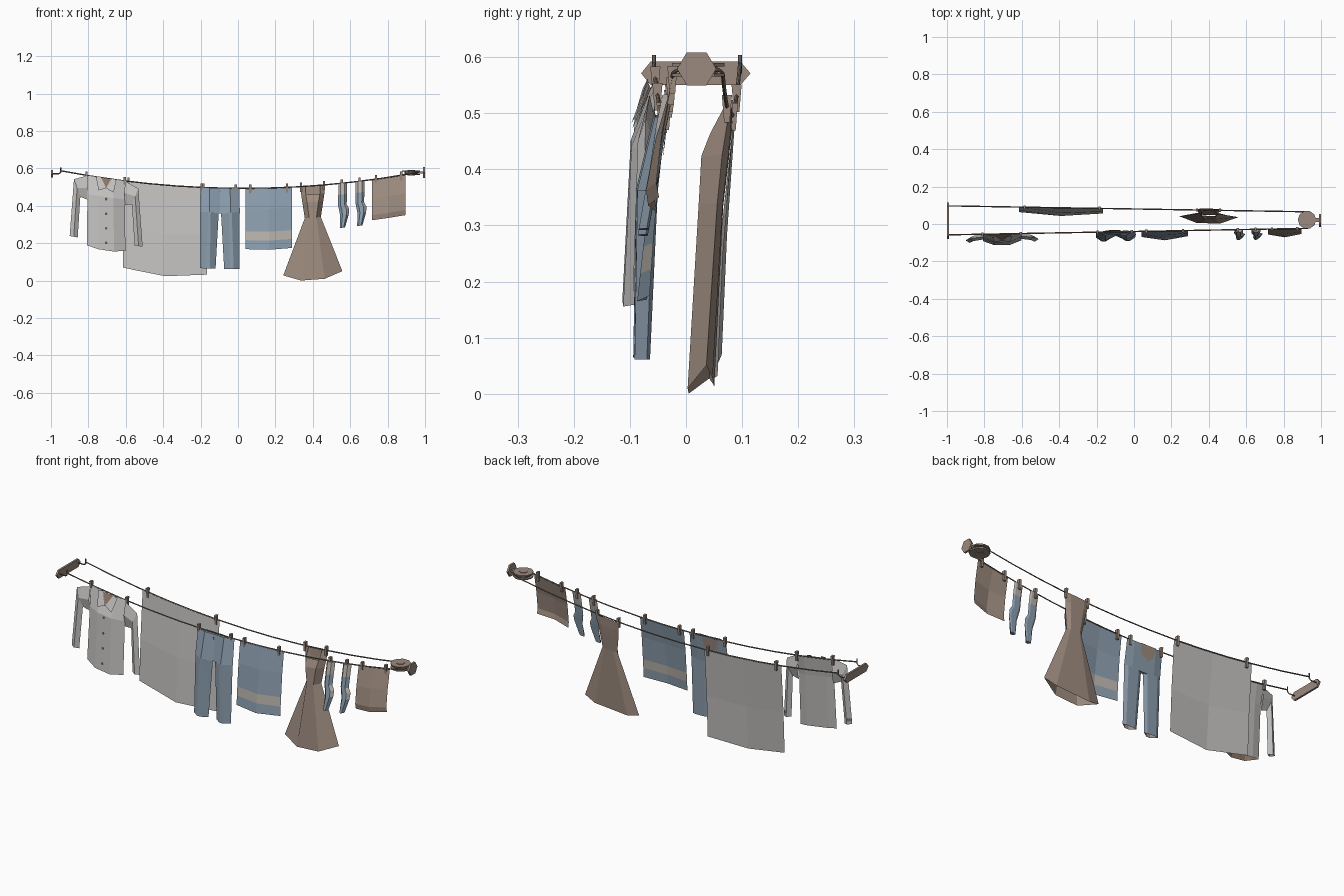
import bpy, bmesh, math
from mathutils import Vector

cube = bpy.data.objects.get("Cube")
if cube:
    bpy.data.objects.remove(cube, do_unlink=True)


def material(name, rgb):
    m = bpy.data.materials.new(name)
    m.use_nodes = True
    m.diffuse_color = (*rgb, 1)
    m.node_tree.nodes["Principled BSDF"].inputs["Base Color"].default_value = (*rgb, 1)
    return m


WHITE = material("white cloth", (0.55, 0.54, 0.53))
BLUE = material("blue cloth", (0.265, 0.345, 0.425))
TAN = material("tan cloth", (0.345, 0.265, 0.216))
CREAM = material("cream cloth", (0.49, 0.45, 0.415))
BROWN = material("brown lining", (0.27, 0.185, 0.14))
WOOD = material("wood", (0.33, 0.255, 0.21))
ROPE = material("dark rope", (0.17, 0.14, 0.12))
BUTTON = material("dark button", (0.11, 0.1, 0.095))


# Line shape: every garment is placed by x, drop below the line, offset forward
def line_z(x):
    return 0.493 + 0.089 * ((x - 0.03) / 0.95) ** 2


def line_y(x, back):
    return 0.097 - 0.0165 * (x + 1) if back else -0.058 + 0.018 * (x + 1)


def hang(x, drop, out, back=False):
    return Vector((x, line_y(x, back) - out, line_z(x) - drop))


def build(name, verts, faces, mats, slots=None, fix=True):
    me = bpy.data.meshes.new(name)
    me.from_pydata([tuple(v) for v in verts], [], faces)
    for m in mats:
        me.materials.append(m)
    for i, p in enumerate(me.polygons):
        p.material_index = slots[i] if slots else 0
    if fix:
        bm = bmesh.new()
        bm.from_mesh(me)
        bmesh.ops.recalc_face_normals(bm, faces=bm.faces)
        bm.to_mesh(me)
        bm.free()
    ob = bpy.data.objects.new(name, me)
    bpy.context.collection.objects.link(ob)


def loft(name, rings, mats, closed=(), slot=None, skip=()):
    """Skin a list of rings; closed holds the ends to cap, slot(i, k) picks a colour."""
    n = len(rings[0])
    verts = [v for r in rings for v in r]
    faces, slots = [], []
    for i in range(len(rings) - 1):
        for k in range(n):
            if (i, k) not in skip:
                j = (k + 1) % n
                faces.append((i * n + k, i * n + j, (i + 1) * n + j, (i + 1) * n + k))
                slots.append(slot(i, k) if slot else 0)
    ends = {"first": (0, 0), "last": (len(verts) - n, len(rings) - 2)}
    for end in closed:
        start, i = ends[end]
        faces.append(tuple(range(start, start + n)))
        slots.append(slot(i, 0) if slot else 0)
    build(name, verts, faces, mats, slots)


BOTH = ("first", "last")


def body_ring(cx, drop, w, front, rear, f=0.45, lift=0.0, back=False, rear_lift=None):
    """Six-sided cloth section: narrow front panel, nearly flat wide rear."""
    mid = rear + 0.22 * (front - rear)
    rl = lift if rear_lift is None else rear_lift
    pts = [(-w, mid, lift), (-f * w, front, 0), (f * w, front, 0),
           (w, mid, lift), (w * 0.6, rear, rl), (-w * 0.6, rear, rl)]
    return [hang(cx + x, drop - l, o, back) for x, o, l in pts]


def lining(name, ring, height, mat):
    """Inner cloth seen through an open hem."""
    c = sum(ring, Vector()) / len(ring)
    low = [c + (v - c) * 0.95 for v in ring]
    high = [c + (v - c) * 0.88 + Vector((0, 0.07 * height, height)) for v in ring]
    loft(name, [low, high], [mat], ("last",))


def drape(name, x0, x1, drops, mid_out, edge_out, mats, bands=None, sag=0.0, back=False, tuck=0.0):
    """Single cloth panel with a soft fold down its middle and an optional tucked hem."""
    verts, faces, slots = [], [], []
    for d in drops:
        t = d / drops[-1]
        bulge = t ** 0.7
        for u in (0, 0.5, 1):
            inner = u == 0.5
            out = (mid_out if inner else edge_out) * bulge - (tuck if t == 1 else 0)
            verts.append(hang(x0 + (x1 - x0) * u, d + (sag * t if inner else 0), out, back))
    for i in range(len(drops) - 1):
        for k in range(2):
            a = i * 3 + k
            faces.append((a, a + 3, a + 4, a + 1))
            slots.append(bands[i] if bands else 0)
    build(name, verts, faces, mats, slots, fix=False)


def prism_x(name, outline, x0, x1, mat):
    """Extrude a (y, z) outline along x."""
    loft(name, [[(x, y, z) for y, z in outline] for x in (x0, x1)], [mat], BOTH)


def wire(name, pts, radius, mat):
    cu = bpy.data.curves.new(name, "CURVE")
    cu.dimensions = "3D"
    cu.bevel_depth = radius
    cu.bevel_resolution = 0
    cu.use_fill_caps = True
    sp = cu.splines.new("POLY")
    sp.points.add(len(pts) - 1)
    for p, co in zip(sp.points, pts):
        p.co = (*co, 1)
    cu.materials.append(mat)
    bpy.context.collection.objects.link(bpy.data.objects.new(name, cu))


def disc(name, x, y, z, r, depth, mat, sides=10):
    ring = [(x + r * math.cos(2 * math.pi * k / sides), y + r * math.sin(2 * math.pi * k / sides))
            for k in range(sides)]
    loft(name, [[(a, b, z + s * depth / 2) for a, b in ring] for s in (-1, 1)], [mat], BOTH)


# Wall bracket with two hooks
prism_x("wall_bracket", [(-0.08, 0.571), (-0.063, 0.592), (0.097, 0.592),
                         (0.115, 0.571), (0.097, 0.55), (-0.063, 0.55)], -1, -0.99, WOOD)
for side, back in (("front", False), ("rear", True)):
    y = line_y(-0.95, back)
    wire(side + "_hook", [(-0.995, y, 0.572), (-0.958, y, 0.571), (-0.948, y, 0.579),
                          (-0.948, y, 0.604)], 0.0035, ROPE)

# Pulley and its mount
PX, PY, PZ = 0.925, 0.022, 0.577
for name, dz in (("lower_wheel", -0.009), ("upper_wheel", 0.009)):
    disc(name, PX, PY, PZ + dz, 0.049, 0.006, WOOD)
disc("wheel_groove", PX, PY, PZ, 0.036, 0.014, ROPE)
disc("wheel_hub", PX, PY, PZ, 0.02, 0.03, WOOD)
prism_x("pulley_arm", [(PY - 0.01, PZ - 0.005), (PY + 0.01, PZ - 0.005),
                       (PY + 0.01, PZ + 0.005), (PY - 0.01, PZ + 0.005)], 0.95, 0.992, WOOD)
prism_x("pulley_plate", [(0.019 + 0.035 * math.cos(k * math.pi / 3),
                          0.579 + 0.034 * math.sin(k * math.pi / 3)) for k in range(6)],
        0.99, 1, WOOD)

# Looped line
xs = [-0.948 + (PX + 0.948) * i / 12 for i in range(13)]
arc = [(PX + 0.043 * math.sin(a), PY - 0.043 * math.cos(a), PZ)
       for a in (math.pi * k / 6 for k in range(1, 6))]
wire("line", [hang(x, 0, 0) for x in xs] + arc + [hang(x, 0, 0, True) for x in reversed(xs)],
     0.0035, ROPE)

# Pegs
front_pegs = [-0.81, -0.605, -0.195, -0.012, 0.065, 0.262, 0.555, 0.65, 0.738, 0.873]
pegs = [(x, False) for x in front_pegs] + [(x, True) for x in (-0.585, -0.185, 0.337, 0.46)]
for x, back in pegs:
    rings = [[hang(x, d, 0, back) + Vector((a * 0.006, b * w, 0))
              for a, b in ((-1, -1), (1, -1), (1, 1), (-1, 1))]
             for d, w in ((-0.021, 0.009), (0.028, 0.005))]
    loft("peg", rings, [WOOD], BOTH)

# Shirt
SX = -0.705
hem = body_ring(SX, 0.385, 0.103, 0.06, 0.03, 0.4, 0.012)
loft("shirt_body", [body_ring(SX, 0, 0.105, 0.006, 0, 0.4),
                    body_ring(SX, 0.1, 0.1, 0.045, 0.012, 0.4), hem], [WHITE])
lining("shirt_lining", hem, 0.06, BROWN)
for side, s in (("right", -1), ("left", 1)):
    sleeve = [((0.1, 0), (0.098, 0.13), 0.028, 0.0),
              ((0.172, 0.032), (0.138, 0.12), 0.036, 0.008),
              ((0.195, 0.34), (0.152, 0.34), 0.045, 0.018)]
    rings = []
    for (xo, do), (xi, di), fo, ro in sleeve:
        mx, md, mo = (xo + xi) / 2, (do + di) / 2, (fo + ro) / 2
        rings.append([hang(SX + s * x, d, o) for x, d, o in
                      ((xo, do, mo), (mx, md, fo), (xi, di, mo), (mx, md, ro))])
    loft(side + "_sleeve", rings, [WHITE])
    lining(side + "_cuff_lining", rings[-1], 0.03, BROWN)
    flap = [(0.03, -0.006), (0.055, 0.0), (0.04, 0.07), (0.0, 0.052)]
    build(side + "_collar", [hang(SX + s * x, d, 0.016 + 0.4 * d) for x, d in flap],
          [(0, 1, 2, 3)], [WHITE])
build("shirt_neck", [hang(SX + x, d, 0.011 + 0.4 * d) for x, d in
                     ((-0.032, 0), (0.032, 0), (0, 0.053))], [(0, 1, 2)], [BROWN])
for d in (0.11, 0.19, 0.267, 0.345):
    c = hang(SX, d, 0.0485 + (d - 0.1) * 0.053)
    build("shirt_button", [c + Vector((0.007 * math.cos(k * math.pi / 3), 0,
                                       0.008 * math.sin(k * math.pi / 3))) for k in range(6)],
          [tuple(range(6))], [BUTTON])

# Trousers: each leg has a pressed front crease that runs up to the hips
JX = -0.097


def hip_ring(drop, w, ridge, valley, rear):
    mid = rear + 0.22 * (ridge - rear)
    pts = [(-w, mid), (-0.53 * w, ridge), (0, valley), (0.53 * w, ridge),
           (w, mid), (0.6 * w, rear), (-0.6 * w, rear)]
    return [hang(JX + x, drop, o) for x, o in pts]


loft("trouser_hips", [hip_ring(0, 0.104, 0.015, 0.012, -0.005),
                      hip_ring(0.135, 0.107, 0.047, 0.022, 0.01)], [BLUE], ("last",))
for side, s in (("right", -1), ("left", 1)):
    hem = body_ring(JX + s * 0.064, 0.432, 0.041, 0.051, 0.024, 0.25)
    loft(side + "_leg", [body_ring(JX + s * 0.056, 0.13, 0.05, 0.046, 0.01, 0.15), hem], [BLUE])
    lining(side + "_leg_lining", hem, 0.03, TAN)
build("trouser_back_patch", [hang(JX + x, d, -0.009 + 0.11 * d) for x, d in
                             ((-0.06, 0.0), (0.03, 0.0), (0.02, 0.05), (-0.02, 0.075), (-0.05, 0.05))],
      [tuple(range(5))], [TAN])
build("trouser_button", [hang(JX + x, 0.018 + z, 0.02) for x, z in
                         ((-0.007, 0), (0, -0.008), (0.007, 0), (0, 0.008))], [(0, 1, 2, 3)], [TAN])

# Flat washing
drape("towel", 0.04, 0.29, [0, 0.11, 0.23, 0.277, 0.325], 0.05, 0.03,
      [BLUE, CREAM], [0, 0, 1, 0], 0.005)
drape("pillowcase", 0.717, 0.895, [0, 0.1, 0.19, 0.217], 0.05, 0.032, [TAN], tuck=0.008)
drape("bed_sheet", -0.615, -0.165, [0, 0.25, 0.465], 0.044, 0.027, [WHITE], None, 0.022, True)

# Socks with a cream cuff and a cream heel on the outer side
for name, cx in (("right_sock", 0.56), ("left_sock", 0.653)):
    shape = [(0, -0.024, 0.024, 0), (0.06, -0.024, 0.023, 0.012), (0.115, -0.025, 0.021, 0.02),
             (0.14, -0.02, 0.034, 0.024), (0.17, -0.014, 0.032, 0.03), (0.238, -0.016, 0.012, 0.042)]
    rings = [body_ring(cx + (a + b) / 2, d, (b - a) / 2, o + 0.014, o - 0.004)
             for d, a, b, o in shape]
    loft(name, rings, [BLUE, CREAM], BOTH, lambda i, k: int(i == 0 or (i in (2, 3) and k == 2)))

# Dress with an open neckline between its straps and an open hem
DX = 0.4
loft("dress", [body_ring(DX, 0, 0.066, 0.006, -0.008, 0.6, 0, True),
               body_ring(DX, 0.045, 0.062, 0.03, -0.006, 0.6, 0, True),
               body_ring(DX, 0.085, 0.056, 0.046, -0.002, 0.55, 0, True),
               body_ring(DX, 0.17, 0.043, 0.051, 0.008, 0.45, 0, True),
               body_ring(DX, 0.502, 0.158, 0.07, 0.025, 0.4, 0.032, True, 0.015)],
     [TAN], skip={(0, 1)})
